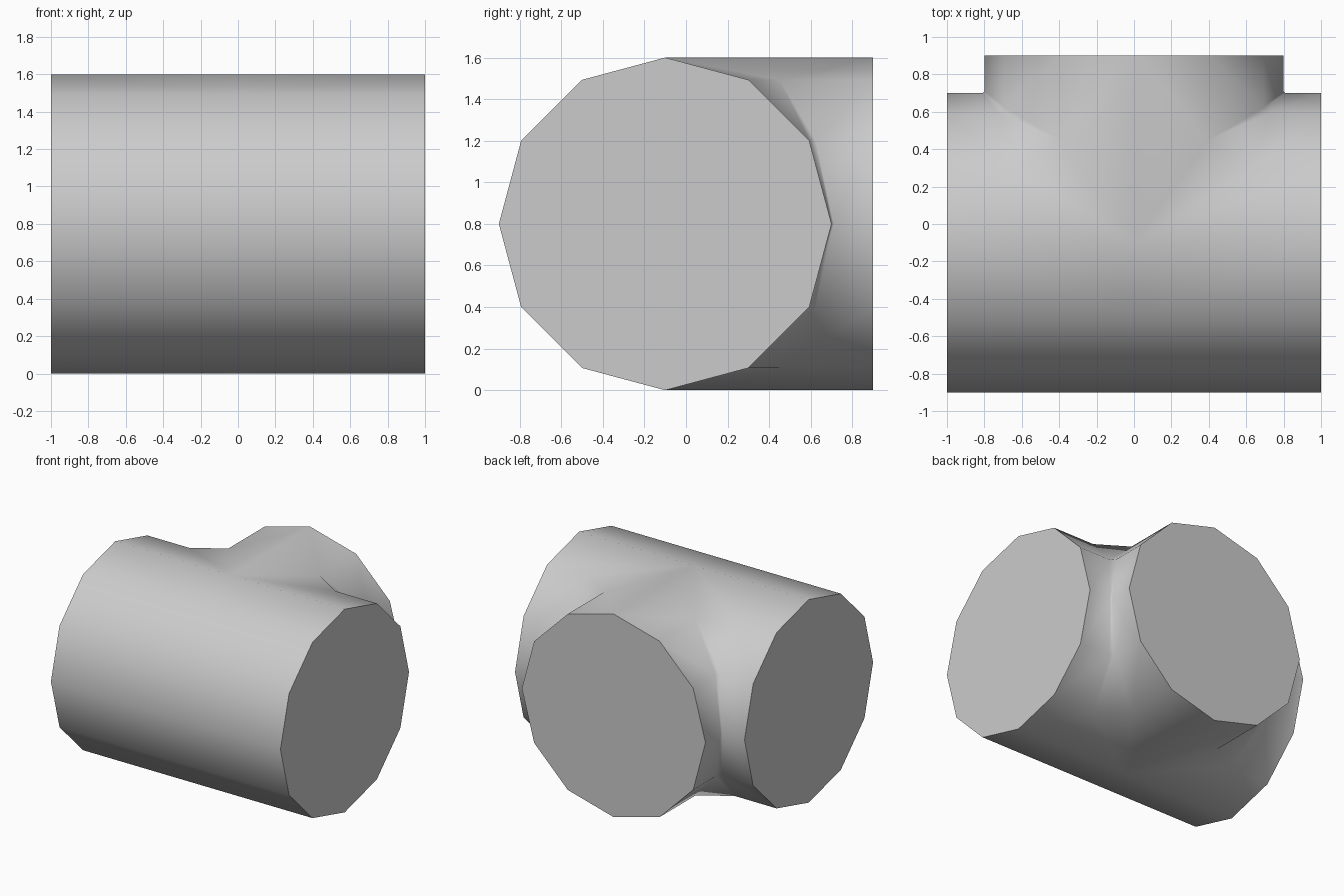
import bpy, bmesh
from math import cos, sin, radians

if "Cube" in bpy.data.objects:
    bpy.data.objects.remove(bpy.data.objects["Cube"])

R, CY, CZ = 0.8, -0.1, 0.8          # pipe radius and run axis
END_X, END_Y = 1.0, 0.9             # open ends of run and branch
# blend setback along run and branch, by steps of 30 degrees from mid height
RUN_SET = [0.01, 0.03, 0.235, 0.0]
BRANCH_SET = [0.01, 0.03, 0.15, 0.0]

bm = bmesh.new()


def strip(rows):
    """Skin neighbouring rows of points, dropping repeated corners."""
    for a, b in zip(rows, rows[1:]):
        for i in range(len(a) - 1):
            pts = []
            for p in (a[i], a[i + 1], b[i + 1], b[i]):
                if p not in pts:
                    pts.append(p)
            if len(pts) > 2:
                bm.faces.new([bm.verts.new(p) for p in pts])


def ring(k):
    a = radians(30 * k)
    return round(R * cos(a), 5), round(CZ + R * sin(a), 5)


for s in (-1, 1):
    # joint side: run end, run blend edge, branch blend edge, branch end
    rows = []
    for k in range(-3, 4):
        c, z = ring(k)
        rows.append([(s * END_X, CY + c, z),
                     (s * (c + RUN_SET[abs(k)]), CY + c, z),
                     (s * c, CY + c + BRANCH_SET[abs(k)], z),
                     (s * c, END_Y, z)])
    strip(rows)
    # plain front half of the run
    strip([[(s * END_X, CY + c, z), (0.0, CY + c, z)]
           for c, z in (ring(k) for k in range(3, 10))])

# weld the halves and close the three flat ends
bmesh.ops.remove_doubles(bm, verts=bm.verts, dist=0.0005)
bmesh.ops.holes_fill(bm, edges=bm.edges, sides=12)
bmesh.ops.recalc_face_normals(bm, faces=bm.faces)

mesh = bpy.data.meshes.new("pipe_tee")
bm.to_mesh(mesh)
bm.free()
tee = bpy.data.objects.new("pipe_tee", mesh)
bpy.context.collection.objects.link(tee)
bpy.context.view_layer.objects.active = tee
tee.select_set(True)
bpy.ops.object.shade_smooth_by_angle(angle=radians(60))
